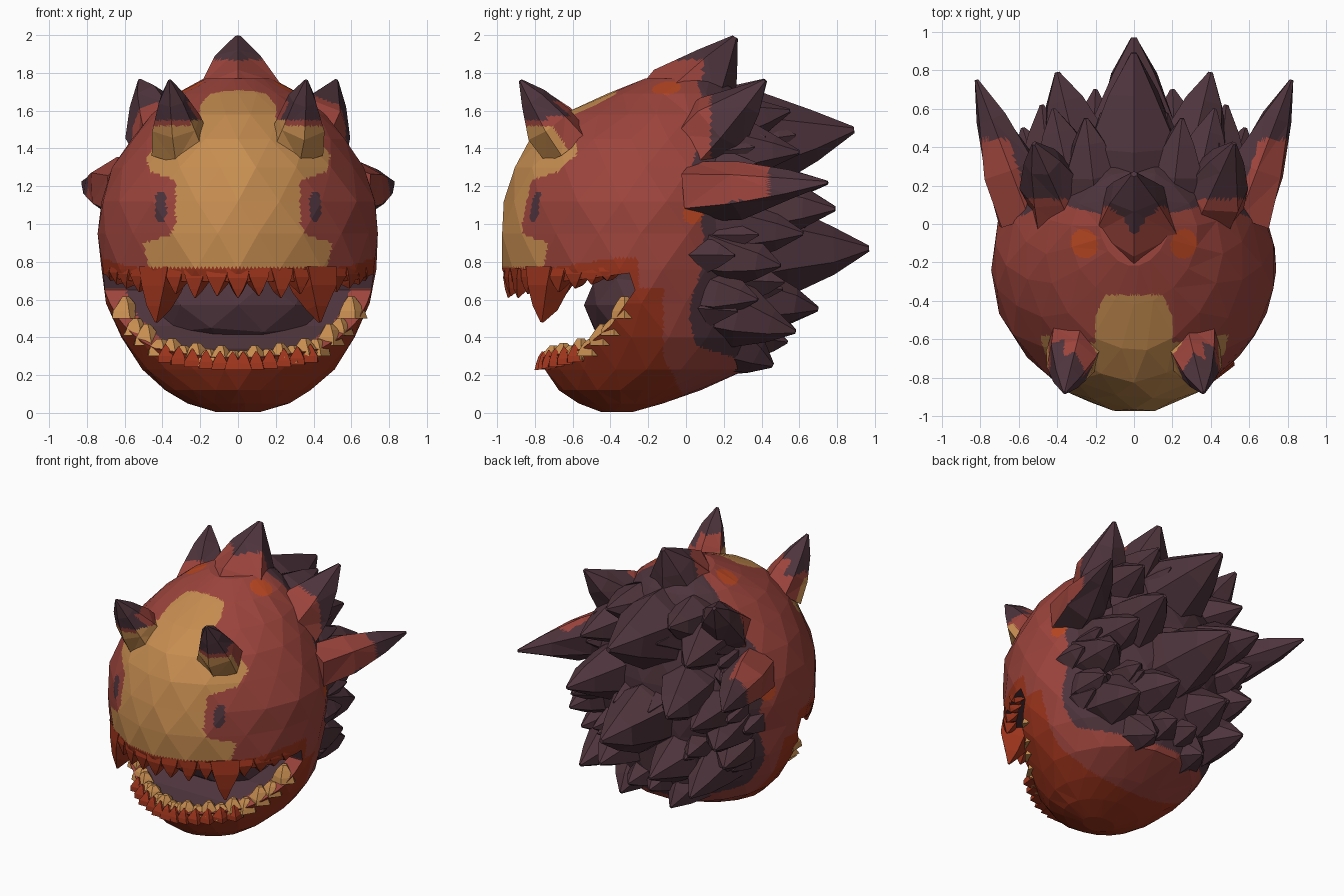
import bpy, bmesh, math, random
from mathutils import Vector

random.seed(4)
if "Cube" in bpy.data.objects:
    bpy.data.objects.remove(bpy.data.objects["Cube"])


# Colours
def material(name, rgb):
    lin = [((c / 255 + 0.055) / 1.055) ** 2.4 for c in rgb] + [1]
    m = bpy.data.materials.new(name)
    m.use_nodes = True
    m.diffuse_color = lin
    m.node_tree.nodes["Principled BSDF"].inputs["Base Color"].default_value = lin
    return m


RED, DARK, TAN, ORANGE, SPOT = range(5)
MATS = [material("brick_red", (156, 68, 60)), material("dark_plum", (78, 52, 60)),
        material("tan", (198, 141, 80)), material("burnt_orange", (156, 52, 28)),
        material("bright_orange", (184, 70, 34))]

# Head cross-sections: height, front y, back y, half width
RINGS = [(0.005, -.45, -.28, .12), (0.05, -.57, -.12, .27), (0.12, -.67, .08, .39),
         (0.23, -.75, .33, .51), (0.4, -.82, .42, .62), (0.58, -.92, .45, .70),
         (0.76, -.97, .47, .735), (0.95, -.98, .5, .745), (1.12, -.965, .5, .73),
         (1.3, -.91, .48, .66), (1.45, -.82, .42, .57), (1.58, -.66, .35, .46),
         (1.69, -.42, .28, .33), (1.77, -.22, .2, .18)]
FRONT_POWER = 1.8


def interp(table, t):
    for a, b in zip(table, table[1:]):
        if t <= b[0]:
            f = max(0, (t - a[0]) / (b[0] - a[0]))
            return [p + (q - p) * f for p, q in zip(a[1:], b[1:])]
    return list(table[-1][1:])


# Point on the head: the front half is more pointed than the back
def surf(a, z, scale=1.0):
    f, b, w = interp(RINGS, z)
    s, c = math.sin(a), math.cos(a)
    if c > 0:
        s = math.copysign(abs(s) ** (2 / FRONT_POWER), s)
        c = c ** (2 / FRONT_POWER)
    return Vector((scale * w * s, (f + b) / 2 - scale * (b - f) / 2 * c, z))


# Painting rules
MASK = [(.76, .47), (.9, .5), (.94, .36), (1.0, .33), (1.23, .33), (1.28, .47),
        (1.42, .5), (1.5, .38), (1.56, .2), (1.63, .2), (1.72, .12)]


def paint_head(p):
    q = Vector((abs(p.x), p.y, p.z))
    x, y, z = q
    if (q - Vector((.25, -.1, 1.7))).length < .08 or \
            (q - Vector((.71, .05, 1.06))).length < .07:
        return SPOT
    if y > 0.06 + 0.04 * math.sin(z * 9) and z > 0.37 - 0.3 * y:
        return DARK
    if y < -.55 and ((x - .41) / .03) ** 2 + ((z - 1.09) / .08) ** 4 < 1:
        return DARK
    if z < .66 and y < -.12 + .5 * max(0, .3 - z):
        return ORANGE
    if y < -.25 and z < .77 + .05 * max(0, min(1, (y + .7) * 3)):
        return ORANGE
    if y < (-.37 if x < .22 else -.58) and .76 < z < 1.73 and x < interp(MASK, z)[0]:
        return TAN
    return RED


def paint_mouth(p):
    f, b, w = interp(RINGS, p.z)
    u, v = abs(p.x) / w, abs(p.y - (f + b) / 2) / ((b - f) / 2)
    return RED if u ** FRONT_POWER + v ** FRONT_POWER > .72 and p.z < .66 else DARK


def paint_horn(p):
    t = (p.z - 1.42) / .34
    if abs(p.x) < .25 and p.z < 1.55:
        return TAN
    if p.y > -.64 - .24 * t and p.z < (1.65 if abs(p.x) < .33 + .06 * t else 1.57):
        return RED
    return DARK if p.z > 1.55 else TAN if p.z < 1.52 else RED


# Mesh helpers
def make_object(bm, name):
    bmesh.ops.recalc_face_normals(bm, faces=bm.faces)
    me = bpy.data.meshes.new(name)
    bm.to_mesh(me)
    bm.free()
    for m in MATS:
        me.materials.append(m)
    ob = bpy.data.objects.new(name, me)
    bpy.context.collection.objects.link(ob)
    return ob


def refine(bm, cuts):
    bmesh.ops.triangulate(bm, faces=bm.faces)
    bmesh.ops.subdivide_edges(bm, edges=bm.edges, cuts=cuts, use_grid_fill=True)


def finish(bm, name, paint, cuts=0):
    if cuts:
        refine(bm, cuts)
    for f in bm.faces:
        f.material_index = paint(f.calc_center_median())
    return make_object(bm, name)


def skin(bm, loops):
    for lo, hi in zip(loops, loops[1:]):
        for i in range(len(lo)):
            j = (i + 1) % len(lo)
            bm.faces.new((lo[i], lo[j], hi[j], hi[i]))
    bm.faces.new(loops[0])
    bm.faces.new(loops[-1])


def spike(bm, base, tip, r, sides, blunt):
    base, tip = Vector(base), Vector(tip)
    rot = (tip - base).to_track_quat('Z', 'Y')
    loops = []
    for t, k in ((0, 1), (.35, .86), (.72, .44), (1, 0)):
        loop = []
        for i in range(sides):
            a = math.tau * (i + .5) / sides
            rr = r * (blunt + (1 - blunt) * k) * random.uniform(.88, 1.12)
            offset = rot @ Vector((rr * math.cos(a), rr * math.sin(a), 0))
            loop.append(bm.verts.new(base.lerp(tip, t) + offset))
        loops.append(loop)
    skin(bm, loops)


def spikes(name, items, paint, cuts=0, sides=6, blunt=.06):
    bm = bmesh.new()
    for base, tip, r in items:
        for s in ((1, -1) if tip[0] else (1,)):
            spike(bm, (base[0] * s, *base[1:]), (tip[0] * s, *tip[1:]), r, sides, blunt)
    return finish(bm, name, paint, cuts)


# Faceted head, with the open mouth cut out
bm = bmesh.new()
loops = []
for k, ring in enumerate(RINGS):
    loop = []
    for i in range(18):
        p = surf(math.tau * (i + .5 * (k % 2)) / 18, ring[0], 1 + random.uniform(-.012, .012))
        loop.append(bm.verts.new(p))
    loops.append(loop)
skin(bm, loops)
bmesh.ops.triangulate(bm, faces=bm.faces)
head = make_object(bm, "head")

LIP = [(-1.2, .24), (-.77, .29), (-.55, .34), (-.4, .46), (-.27, .65)]
profile = LIP + [(-.3, .74), (-.6, .7), (-1.2, .69)]
bm = bmesh.new()
skin(bm, [[bm.verts.new((i / 5, y, z)) for y, z in profile] for i in range(-5, 6)])
for f in bm.faces:
    f.material_index = DARK
cutter = make_object(bm, "mouth_cutter")
cutter.hide_render = True
mod = head.modifiers.new("mouth", 'BOOLEAN')
mod.operation = 'DIFFERENCE'
mod.solver = 'EXACT'
mod.object = cutter
bpy.context.view_layer.update()
cut = bpy.data.meshes.new_from_object(head.evaluated_get(bpy.context.evaluated_depsgraph_get()))
head.modifiers.clear()
bpy.data.objects.remove(cutter)
bm = bmesh.new()
bm.from_mesh(cut)
refine(bm, 10)
for f in bm.faces:
    c = f.calc_center_median()
    f.material_index = paint_mouth(c) if f.material_index == DARK else paint_head(c)
bm.to_mesh(head.data)
bm.free()

# Throat filling the back of the mouth
bm = bmesh.new()
bmesh.ops.create_icosphere(bm, subdivisions=2, radius=1)
for v in bm.verts:
    v.co = Vector((v.co.x * .52, v.co.y * .34 - .2, v.co.z * .27 + .57))
finish(bm, "throat", lambda p: DARK)

# Crest and horns
spikes("crest", [((0, -.06, 1.5), (0, .26, 1.99), .28)],
       lambda p: DARK if p.z > 1.87 or p.y > .09 else RED, 7)
spikes("front_horns", [((.3, -.63, 1.41), (.362, -.878, 1.76), .155)], paint_horn, 9)
spikes("upper_spikes", [((.36, .07, 1.4), (.52, .42, 1.76), .2)],
       lambda p: DARK if p.y > .13 or p.z > 1.7 else RED, 7)
spikes("side_spikes", [((.55, .04, 1.17), (.82, .75, 1.22), .175)],
       lambda p: RED if p.y < .44 and abs(p.x) > .5 + .35 * p.y and p.z > 1.08 + .15 * p.y
       else DARK, 7)

# Large back spikes
BACK = [((0, .15, 1.4), (0, .89, 1.5), .29), ((0, .3, .86), (0, .97, .87), .27),
        ((.27, .25, 1.1), (.4, .79, 1.08), .22), ((.22, .25, .62), (.2, .7, .55), .2),
        ((.38, .13, .55), (.44, .58, .43), .2), ((.2, .15, .42), (.2, .46, .25), .19),
        ((.46, .13, .85), (.58, .5, .78), .19), ((.43, .13, .98), (.48, .62, .95), .2),
        ((.32, .15, 1.4), (.42, .6, 1.38), .19), ((.47, .1, .65), (.57, .38, .6), .16),
        ((.2, .12, 1.5), (.25, .55, 1.6), .18)]
spikes("back_spikes", BACK, lambda p: DARK)

# Smaller spikes scattered over the back
small = []
for i in range(16):
    a, z = random.uniform(2.0, 3.1), random.uniform(.4, 1.5)
    root = surf(a, z, .82)
    reach = Vector((.4 * math.sin(a), .9, .25 * (z - .9))) * random.uniform(.22, .32)
    small.append((root, root + reach, random.uniform(.1, .14)))
spikes("small_back_spikes", small, lambda p: DARK, sides=5)

# Upper teeth along the lip, with one large fang each side
upper = [(0, .61, .08), (.19, .62, .08), (.37, .61, .08), (.53, .63, .07), (.7, .48, .13),
         (.87, .64, .075), (1.02, .66, .075), (1.16, .68, .07), (1.29, .7, .06)]
teeth = []
for a, z, r in upper:
    root, end = surf(a, .75, .99 - r), surf(a, .76, .96)
    teeth.append((root, (end.x, end.y, z), r))
spikes("upper_teeth", teeth, lambda p: ORANGE, sides=4)


# Chunky lower teeth and a ragged lip
def lip_point(a, scale):
    z = .4
    for _ in range(12):
        z = (z + interp(LIP, surf(a, z).y)[0]) / 2
    return surf(a, z, scale)


low, ragged = [], []
for i in range(10):
    a = .07 + i * .145
    p, q = lip_point(a, .89), lip_point(a, .97)
    up = Vector((0, 0, .04 + .025 * (i % 2)))
    low.append((p - Vector((0, 0, .05)), p + up, .08))
    if i < 6:
        ragged.append((q - Vector((0, 0, .06)), q + Vector((0, -.005, .035)), .06))
spikes("lower_teeth", low, lambda p: TAN, sides=5, blunt=.25)
spikes("lower_lip", ragged, lambda p: ORANGE, sides=4)
